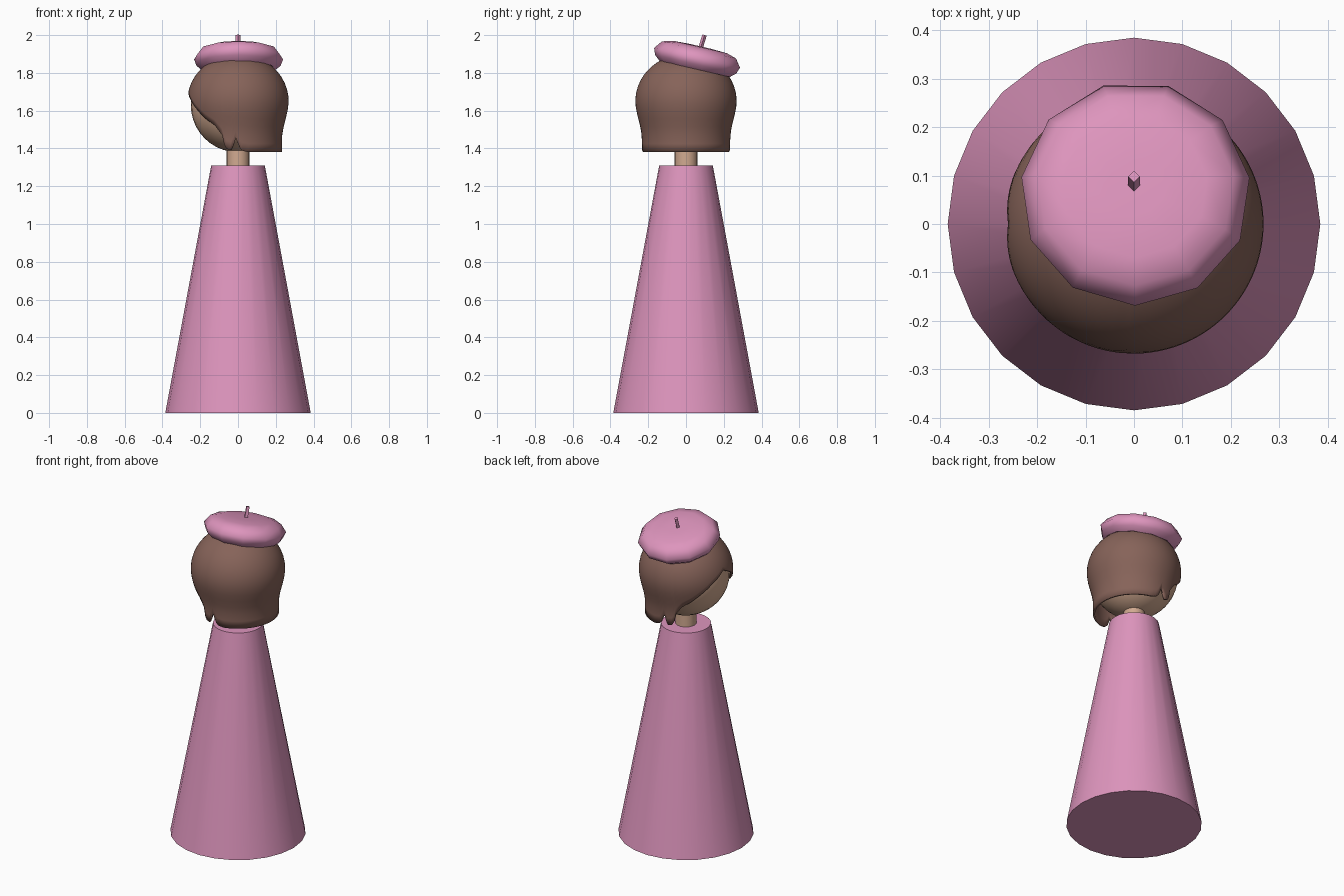
import bpy, bmesh
from math import sin, cos, pi, radians, sqrt

old = bpy.data.objects.get("Cube")
if old:
    bpy.data.objects.remove(old, do_unlink=True)


def material(name, rgb):
    m = bpy.data.materials.new(name)
    m.use_nodes = True
    m.diffuse_color = (*rgb, 1)
    bsdf = m.node_tree.nodes["Principled BSDF"]
    bsdf.inputs["Base Color"].default_value = (*rgb, 1)
    bsdf.inputs["Roughness"].default_value = 0.8
    return m


PINK = material("pink", (0.73, 0.30, 0.51))
BROWN = material("brown", (0.24, 0.125, 0.10))
SKIN = material("skin", (0.64, 0.40, 0.28))


def finish(name, bm, mat, angle=40):
    bmesh.ops.remove_doubles(bm, verts=bm.verts, dist=0.0001)
    bmesh.ops.recalc_face_normals(bm, faces=bm.faces)
    mesh = bpy.data.meshes.new(name)
    bm.to_mesh(mesh)
    bm.free()
    mesh.materials.append(mat)
    ob = bpy.data.objects.new(name, mesh)
    bpy.context.collection.objects.link(ob)
    bpy.ops.object.select_all(action="DESELECT")
    ob.select_set(True)
    bpy.context.view_layer.objects.active = ob
    bpy.ops.object.shade_smooth_by_angle(angle=radians(angle))
    return ob


def skin_rings(bm, rings):
    """Join neighbouring closed rings of points with quads."""
    rows = [[bm.verts.new(p) for p in ring] for ring in rings]
    n = len(rows[0])
    for lower, upper in zip(rows, rows[1:]):
        for i in range(n):
            j = (i + 1) % n
            bm.faces.new((lower[i], lower[j], upper[j], upper[i]))
    return rows


def lathe(name, profile, sides, mat, angle=40, turn=0):
    """Revolve (radius, height) points and cap both ends."""
    bm = bmesh.new()
    rows = skin_rings(bm, [
        [(r * cos(2 * pi * i / sides + turn), r * sin(2 * pi * i / sides + turn), z)
         for i in range(sides)] for r, z in profile])
    bm.faces.new(rows[0])
    bm.faces.new(rows[-1])
    return finish(name, bm, mat, angle)


# Dress and neck
lathe("dress", [(0.385, 0), (0.142, 1.31)], 24, PINK)
lathe("neck", [(0.06, 1.3), (0.06, 1.44)], 20, SKIN)

# Head
bm = bmesh.new()
bmesh.ops.create_uvsphere(bm, u_segments=32, v_segments=20, radius=0.25)
head = finish("head", bm, SKIN)
head.location.z = 1.63

# Bobbed hair: a shell whose lower edge rises around the face, which looks to -x
EDGE = [(0, 1.71), (20, 1.66), (36, 1.60), (48, 1.555), (60, 1.52), (69, 1.47),
        (73, 1.40), (82, 1.39), (87, 1.455), (94, 1.39), (104, 1.38), (180, 1.38)]
MID, TOP = 1.65, 1.90


def edge_height(deg):
    for (a, za), (b, zb) in zip(EDGE, EDGE[1:]):
        if deg <= b:
            return za + (zb - za) * (deg - a) / (b - a)


def hair_radius(z):
    if z > MID:
        return 0.268 * sqrt(max(0, 1 - ((z - MID) / (TOP - MID)) ** 2))
    t = min(1, (MID - z) / 0.2)
    return 0.268 - 0.035 * t * t * (3 - 2 * t)


bm = bmesh.new()
rings = []
for row in range(19):
    drop = 1 - cos(pi / 2 * max(row, 0.3) / 18)
    ring = []
    for deg in range(-180, 180, 3):
        z = TOP - (TOP - edge_height(abs(deg))) * drop
        r, a = hair_radius(z), radians(deg)
        ring.append((-r * cos(a), r * sin(a), z))
    rings.append(ring)
rows = skin_rings(bm, rings)
bm.faces.new(rows[0])
hair = finish("hair", bm, BROWN, 50)
shell = hair.modifiers.new("thickness", "SOLIDIFY")
shell.thickness = 0.012
shell.offset = -1

# Tilted beret with its little stem
beret = lathe("beret", [(0.12, -0.03), (0.195, -0.055), (0.225, -0.03), (0.238, 0.005),
                        (0.205, 0.048), (0.15, 0.064), (0.06, 0.068)],
              11, PINK, 60, radians(8))
beret.location = (0.003, 0.062, 1.874)
beret.rotation_euler.x = radians(-13)

stem = lathe("beret_stem", [(0.012, -0.01), (0.012, 0.062)], 4, PINK)
stem.location = (0, 0.08, 1.941)
stem.rotation_euler.x = radians(-17)
